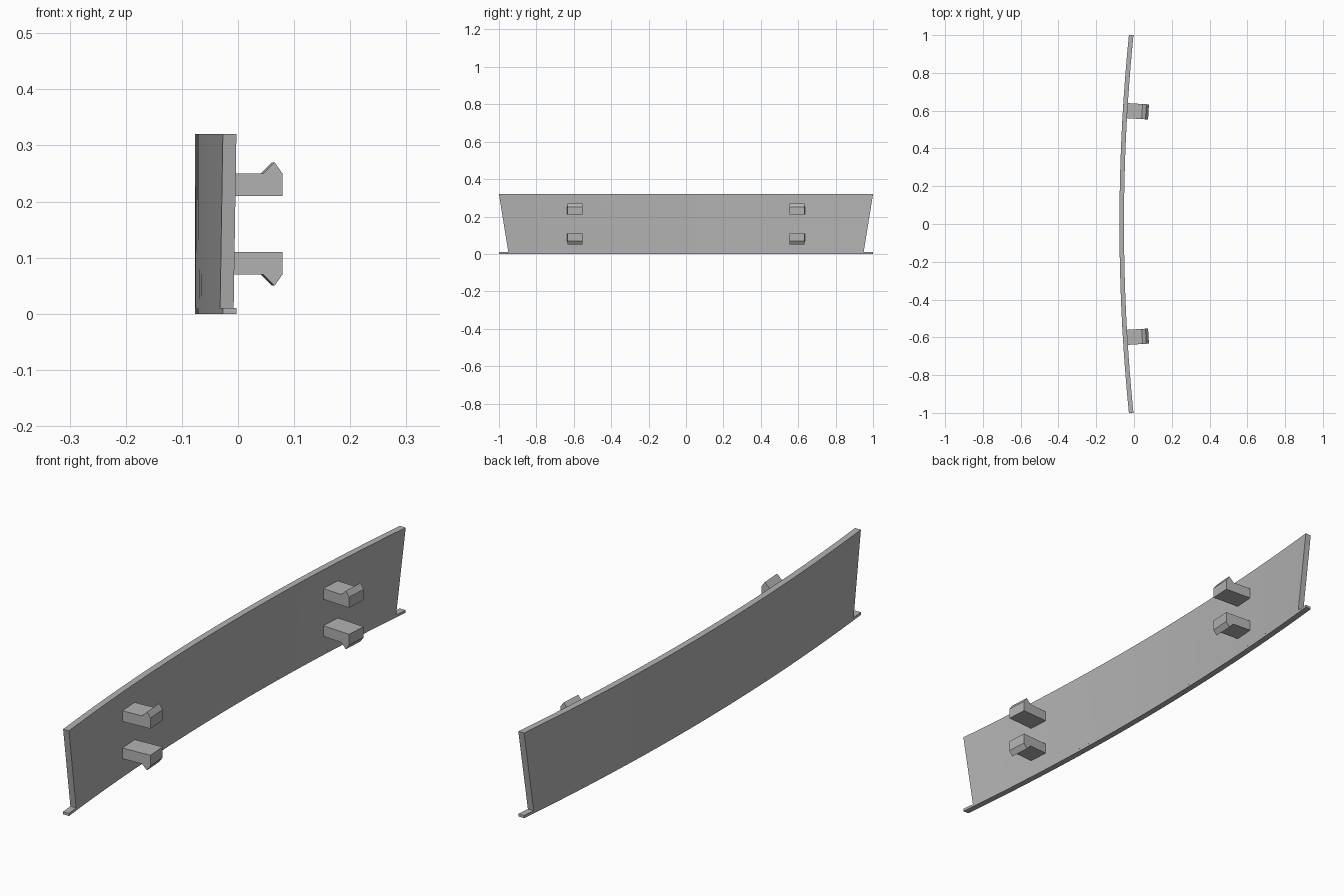
import bpy, bmesh, math
from mathutils import Matrix, Vector

if "Cube" in bpy.data.objects:
    bpy.data.objects.remove(bpy.data.objects["Cube"])

R_OUT, R_IN = 10.02, 9.996     # wall radii
CX = -0.077 + R_OUT            # centre of the bend
SEG = 32

grey = bpy.data.materials.new("plain grey")
grey.diffuse_color = (0.45, 0.45, 0.45, 1)
grey.use_nodes = True
grey.node_tree.nodes["Principled BSDF"].inputs["Base Color"].default_value = grey.diffuse_color


def finish(name, bm):
    bmesh.ops.recalc_face_normals(bm, faces=bm.faces)
    me = bpy.data.meshes.new(name)
    bm.to_mesh(me)
    bm.free()
    me.materials.append(grey)
    ob = bpy.data.objects.new(name, me)
    bpy.context.collection.objects.link(ob)
    return ob


def arc_x(r, y):
    return CX - math.sqrt(r * r - y * y)


def curved_slab(name, z0, half0, z1, half1):
    """Bent wall whose half length changes from bottom to top."""
    bm = bmesh.new()
    rings = []
    for i in range(SEG + 1):
        t = 2 * i / SEG - 1
        rings.append([bm.verts.new((arc_x(r, t * h), t * h, z))
                      for r, h, z in ((R_OUT, half0, z0), (R_IN, half0, z0),
                                      (R_IN, half1, z1), (R_OUT, half1, z1))])
    for a, b in zip(rings, rings[1:]):
        for k in range(4):
            n = (k + 1) % 4
            bm.faces.new((a[k], a[n], b[n], b[k]))
    bm.faces.new(rings[0])
    bm.faces.new(rings[-1])
    return finish(name, bm)


curved_slab("curved_panel", 0.01, 0.95, 0.32, 1.0)
curved_slab("base_strip", 0.0, 1.0, 0.01, 1.0)

# Hooked clips, each pointing at the centre of the bend
CLIP = [(-0.012, 0.05), (0.112, 0.05), (0.112, 0.09), (0.098, 0.11),
        (0.078, 0.09), (-0.012, 0.09)]     # distance from wall, height from middle


def clip(name, side, up):
    ang = math.asin(0.6 / R_IN) * side
    origin = Vector((arc_x(R_IN, 0.6), 0.6 * side, 0.16))
    bm = bmesh.new()
    ends = [[bm.verts.new((d, w, h * up)) for d, h in CLIP] for w in (-0.04, 0.04)]
    for f in ends:
        bm.faces.new(f)
    for k in range(len(CLIP)):
        n = (k + 1) % len(CLIP)
        bm.faces.new((ends[0][k], ends[0][n], ends[1][n], ends[1][k]))
    bm.transform(Matrix.Translation(origin) @ Matrix.Rotation(-ang, 4, 'Z'))
    return finish(name, bm)


for side, s in ((-1, "front"), (1, "back")):
    for up, u in ((1, "upper"), (-1, "lower")):
        clip(f"{u}_{s}_clip", side, up)
